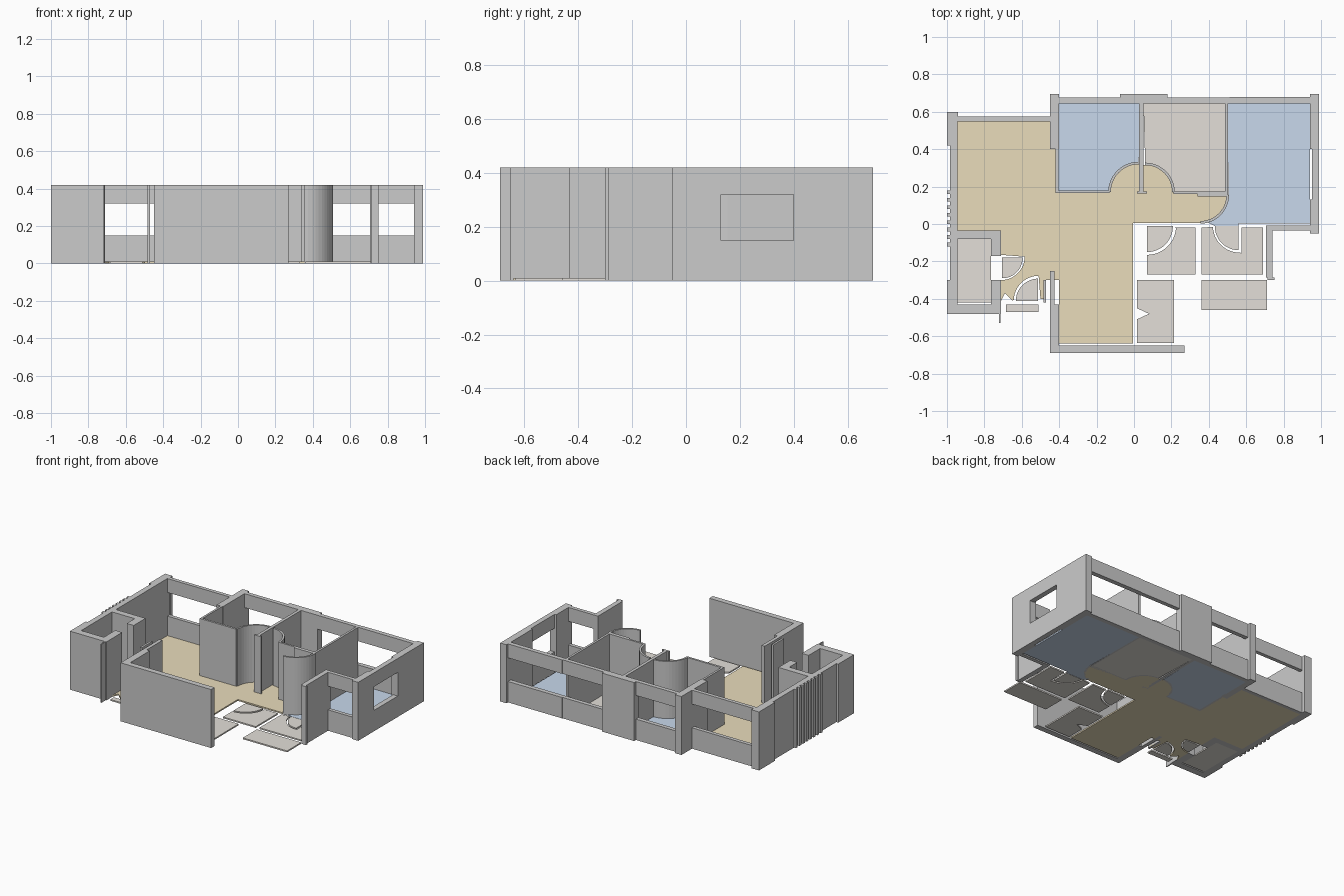
import bpy, bmesh
from math import cos, sin, radians

H, SILL, HEAD, FLOOR = 0.42, 0.15, 0.32, 0.01


def material(name, rgb):
    m = bpy.data.materials.new(name)
    m.diffuse_color = (*rgb, 1)
    return m


TAN = material("wood_floor", (0.82, 0.72, 0.50))
BLUE = material("blue_carpet", (0.58, 0.69, 0.84))
TILE = material("warm_tile", (0.77, 0.74, 0.69))


def arc(cx, cy, r, a0, a1, n=12):
    angles = [radians(a0 + (a1 - a0) * i / n) for i in range(n + 1)]
    return [(cx + r * cos(a), cy + r * sin(a)) for a in angles]


def prism(name, pts, z0=0.0, z1=H, mat=None):
    bm = bmesh.new()
    face = bm.faces.new([bm.verts.new((x, y, z0)) for x, y in pts])
    ext = bmesh.ops.extrude_face_region(bm, geom=[face])
    for v in ext["geom"]:
        if isinstance(v, bmesh.types.BMVert):
            v.co.z = z1
    bmesh.ops.recalc_face_normals(bm, faces=bm.faces)
    me = bpy.data.meshes.new(name)
    bm.to_mesh(me)
    bm.free()
    ob = bpy.data.objects.new(name, me)
    bpy.context.collection.objects.link(ob)
    if mat:
        me.materials.append(mat)
    return ob


def box(name, x0, x1, y0, y1, z0=0.0, z1=H, mat=None):
    return prism(name, [(x0, y0), (x1, y0), (x1, y1), (x0, y1)], z0, z1, mat)


def window(name, *rect):
    box(name + "_sill_wall", *rect, 0, SILL)
    box(name + "_lintel", *rect, HEAD, H)


def curved_wall(name, cx, cy, r, a0, a1, t=0.014):
    prism(name, arc(cx, cy, r, a0, a1) + arc(cx, cy, r - t, a1, a0))


def floor(name, pts, mat):
    prism(name, pts, 0, FLOOR, mat)


# outer walls, left side and front
box("left_wall", -0.985, -0.945, -0.48, 0.575)
box("left_back_post", -1.0, -0.94, 0.575, 0.60)
box("left_back_pilaster", -1.0, -0.985, 0.42, 0.60)
box("left_front_pilaster", -1.0, -0.985, -0.48, -0.30)
for i in range(8):
    y = 0.17 - i * 0.04
    box("left_rib", -1.0, -0.985, y - 0.01, y + 0.01)
box("kitchen_left_wall", -0.45, -0.40, -0.69, -0.43)
box("kitchen_left_wall_thin", -0.45, -0.425, -0.43, -0.25)
box("entry_jamb", -0.485, -0.47, -0.42, -0.30)
box("front_wall", -0.45, 0.27, -0.69, -0.65)

# small front-left room
box("small_room_front_wall", -0.985, -0.71, -0.48, -0.43)
box("small_room_back_wall", -0.95, -0.71, -0.08, -0.035)
box("small_room_side_wall_a", -0.765, -0.71, -0.17, -0.08)
box("small_room_side_wall_b", -0.765, -0.71, -0.43, -0.30)
box("small_room_fin", -0.722, -0.715, -0.53, -0.48)

# back walls with windows
window("living_window", -0.945, -0.45, 0.548, 0.575)
box("back_post", -0.45, -0.40, 0.40, 0.695)
window("bedroom_one_window", -0.40, -0.075, 0.645, 0.675)
box("back_middle_wall", -0.075, 0.18, 0.645, 0.695)
window("bedroom_two_window", 0.18, 0.51, 0.645, 0.675)
window("bedroom_three_window", 0.51, 0.94, 0.645, 0.678)

# right walls
box("right_back_wall", 0.94, 0.99, 0.40, 0.695)
window("right_window", 0.953, 0.99, 0.13, 0.40)
box("right_front_wall", 0.94, 0.99, -0.05, 0.13)
window("right_front_window", 0.74, 0.94, -0.035, -0.008)
box("bath_side_wall", 0.705, 0.74, -0.285, -0.008)
box("bath_side_wall_end", 0.715, 0.75, -0.30, -0.285)

# inner partitions and curved door walls
box("bedroom_one_side_wall", -0.42, -0.405, 0.165, 0.40)
box("bedroom_one_front_wall", -0.42, -0.13, 0.165, 0.18)
box("bedroom_divider_a", 0.028, 0.05, 0.165, 0.645)
box("bedroom_divider_foot", 0.015, 0.07, 0.162, 0.175)
box("bedroom_two_front_wall", 0.21, 0.50, 0.16, 0.174)
box("corridor_wall_return", 0.34, 0.50, 0.148, 0.16)
box("bedroom_divider_b", 0.487, 0.503, 0.148, 0.645)
curved_wall("curved_door_one", 0.025, 0.17, 0.163, 90, 180)
curved_wall("curved_door_two", 0.06, 0.17, 0.158, 0, 90)
curved_wall("curved_door_three", 0.355, 0.155, 0.153, 270, 360)

# main wood floor
floor("living_floor",
      [(-0.95, 0.55), (-0.95, -0.035), (-0.71, -0.035), (-0.71, -0.165)]
      + arc(-0.71, -0.175, 0.125, 0, -90) + [(-0.71, -0.41), (-0.69, -0.37), (-0.65, -0.41)]
      + arc(-0.51, -0.41, 0.133, 178, 90) + [(-0.50, -0.40), (-0.47, -0.40), (-0.47, -0.30),
      (-0.40, -0.30), (-0.40, -0.64), (-0.005, -0.64), (-0.005, 0.005)]
      + arc(0.355, 0.155, 0.15, 270, 360) + [(0.50, 0.165)]
      + arc(0.06, 0.165, 0.15, 0, 90) + arc(0.025, 0.165, 0.155, 90, 180)
      + [(-0.415, 0.165), (-0.415, 0.40), (-0.45, 0.40), (-0.45, 0.55)], TAN)

# bedroom floors, cut back around the curved doors
floor("bedroom_one_floor", [(-0.405, 0.645), (-0.405, 0.175)]
      + arc(0.025, 0.17, 0.16, 178, 90) + [(0.03, 0.645)], BLUE)
floor("bedroom_two_floor", [(0.05, 0.645)]
      + arc(0.06, 0.17, 0.155, 90, 1) + [(0.49, 0.17), (0.49, 0.645)], TILE)
floor("bedroom_three_floor", [(0.50, 0.645)]
      + arc(0.355, 0.155, 0.151, 360, 285) + [(0.43, -0.01), (0.56, -0.01),
      (0.56, 0.003), (0.94, 0.003), (0.94, 0.645)], BLUE)

# tiled floors
floor("bath_one_floor", [(0.07, -0.27), (0.33, -0.27), (0.33, -0.02), (0.22, -0.02)]
      + arc(0.07, -0.01, 0.155, -4, -90), TILE)
floor("bath_one_door_sweep", [(0.07, -0.012)] + arc(0.07, -0.012, 0.138, -90, 0), TILE)
floor("bath_two_floor", [(0.36, -0.27), (0.69, -0.27), (0.69, -0.02), (0.575, -0.02),
      (0.575, -0.155)] + arc(0.565, -0.01, 0.143, 270, 182) + [(0.36, -0.02)], TILE)
floor("bath_two_door_sweep", [(0.56, -0.012)] + arc(0.56, -0.012, 0.128, 180, 270), TILE)
box("balcony_floor", 0.36, 0.712, -0.46, -0.30, 0, FLOOR, TILE)
floor("store_floor", [(0.015, -0.635), (0.215, -0.635), (0.215, -0.30), (0.015, -0.30),
      (0.015, -0.45), (0.08, -0.48), (0.015, -0.51)], TILE)
box("small_room_floor", -0.945, -0.765, -0.42, -0.08, 0, FLOOR, TILE)
box("entry_step", -0.685, -0.51, -0.47, -0.43, 0, FLOOR, TILE)
floor("entry_door_sweep_a", [(-0.705, -0.18)] + arc(-0.705, -0.18, 0.11, -90, 0), TILE)
floor("entry_door_sweep_b", [(-0.512, -0.412)] + arc(-0.512, -0.412, 0.12, 90, 180), TILE)
